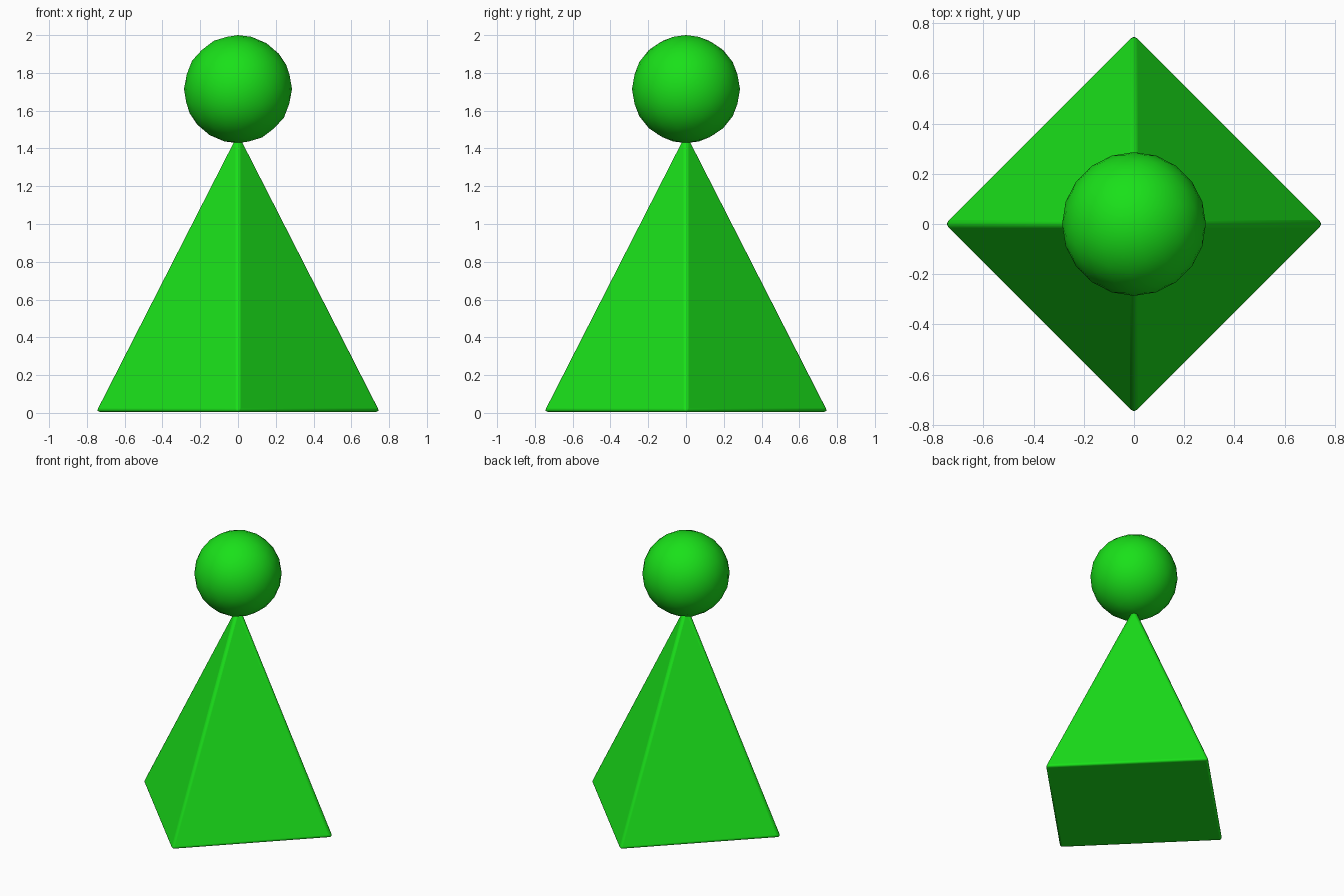
import bpy
import math

if "Cube" in bpy.data.objects:
    bpy.data.objects.remove(bpy.data.objects["Cube"])

green = bpy.data.materials.new("green")
green.diffuse_color = (0.01, 0.75, 0.01, 1)
green.use_nodes = True
green.node_tree.nodes["Principled BSDF"].inputs["Base Color"].default_value = green.diffuse_color


def finish(obj, name, angle):
    obj.name = name
    obj.data.materials.append(green)
    bpy.ops.object.shade_smooth_by_angle(angle=math.radians(angle))


# Four-sided pyramid body, corners on the axes, with softened edges
HEIGHT = 1.49
bpy.ops.mesh.primitive_cone_add(vertices=4, radius1=0.76, radius2=0, depth=HEIGHT,
                                location=(0, 0, HEIGHT / 2 + 0.005))
body = bpy.context.object
bevel = body.modifiers.new("soft_edges", 'BEVEL')
bevel.width = 0.02
bevel.segments = 3
bevel.limit_method = 'NONE'
finish(body, "pyramid_body", 40)

# Ball resting on the tip
bpy.ops.mesh.primitive_ico_sphere_add(subdivisions=3, radius=0.286, location=(0, 0, 1.714))
finish(bpy.context.object, "ball_head", 60)
